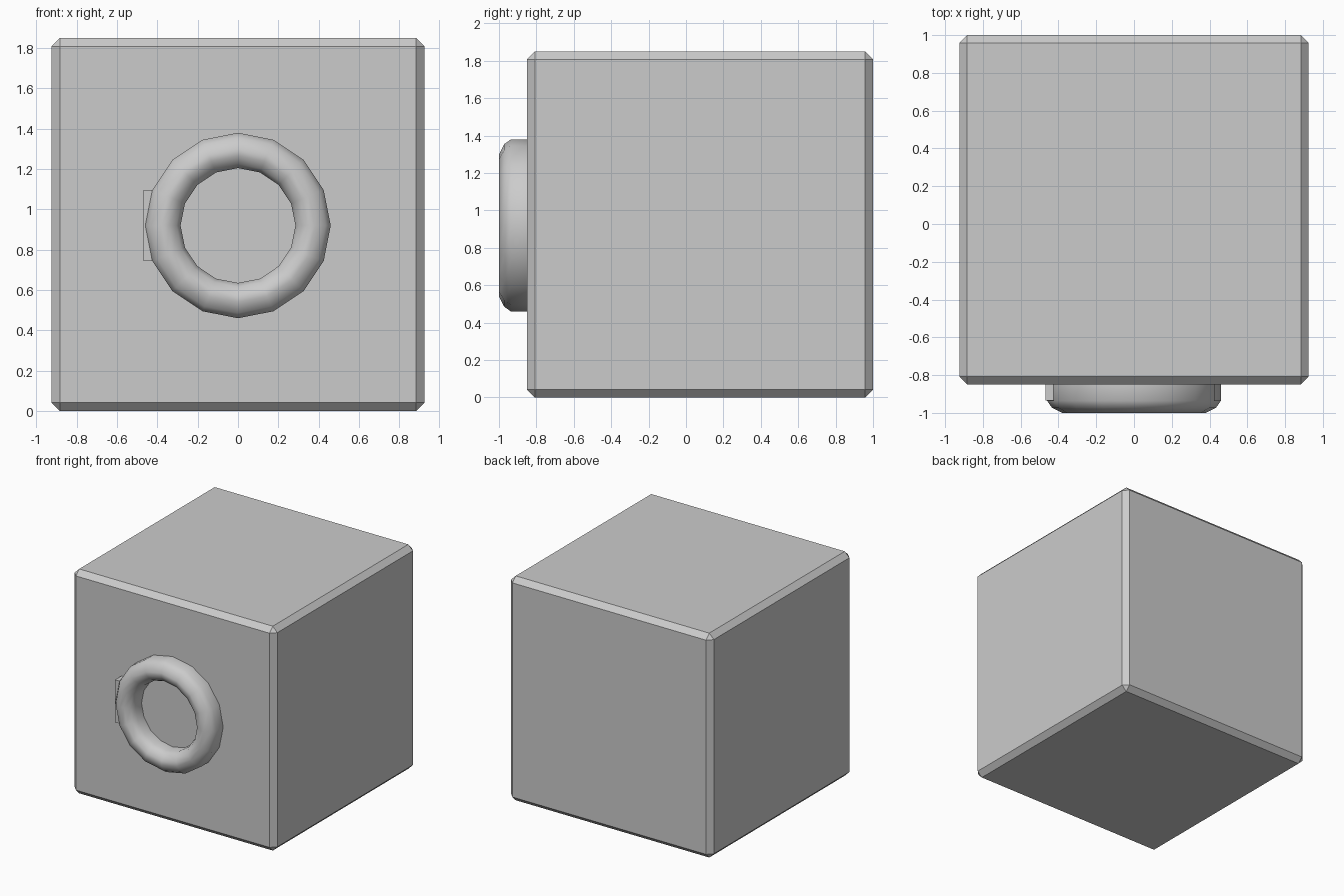
import bpy, bmesh, math

if "Cube" in bpy.data.objects:
    bpy.data.objects.remove(bpy.data.objects["Cube"])


def make_object(name, bm):
    bmesh.ops.recalc_face_normals(bm, faces=bm.faces)
    mesh = bpy.data.meshes.new(name)
    bm.to_mesh(mesh)
    bm.free()
    obj = bpy.data.objects.new(name, mesh)
    bpy.context.collection.objects.link(obj)
    return obj


def box(name, lo, hi):
    bm = bmesh.new()
    bmesh.ops.create_cube(bm, size=1)
    for v in bm.verts:
        v.co = [(a + b) / 2 + c * (b - a) for a, b, c in zip(lo, hi, v.co)]
    return make_object(name, bm)


# Main block with chamfered edges
body = box("body", (-0.925, -0.85, 0), (0.925, 1.0, 1.85))
bevel = body.modifiers.new("chamfer", 'BEVEL')
bevel.width = 0.042
bevel.segments = 1

# Round raised ring on the front: (radius, y) profile swept in 16 steps
SIDES, CENTRE_Z = 16, 0.92
profile = [(0.46, -0.85), (0.46, -0.936), (0.434, -0.973), (0.38, -1.0),
           (0.345, -0.995), (0.305, -0.968), (0.285, -0.93), (0.285, -0.85)]
bm = bmesh.new()
rings = []
for i in range(SIDES):
    a = math.tau * i / SIDES
    rings.append([bm.verts.new((r * math.sin(a), y, CENTRE_Z + r * math.cos(a)))
                  for r, y in profile])
for i in range(SIDES):
    p, q = rings[i], rings[(i + 1) % SIDES]
    for j in range(len(profile) - 1):
        bm.faces.new((p[j], q[j], q[j + 1], p[j + 1]))
ring = make_object("front_ring", bm)
for poly in ring.data.polygons:
    poly.use_smooth = True

# Small tab on the left of the ring
box("ring_tab", (-0.468, -0.934, 0.745), (-0.424, -0.85, 1.095))
